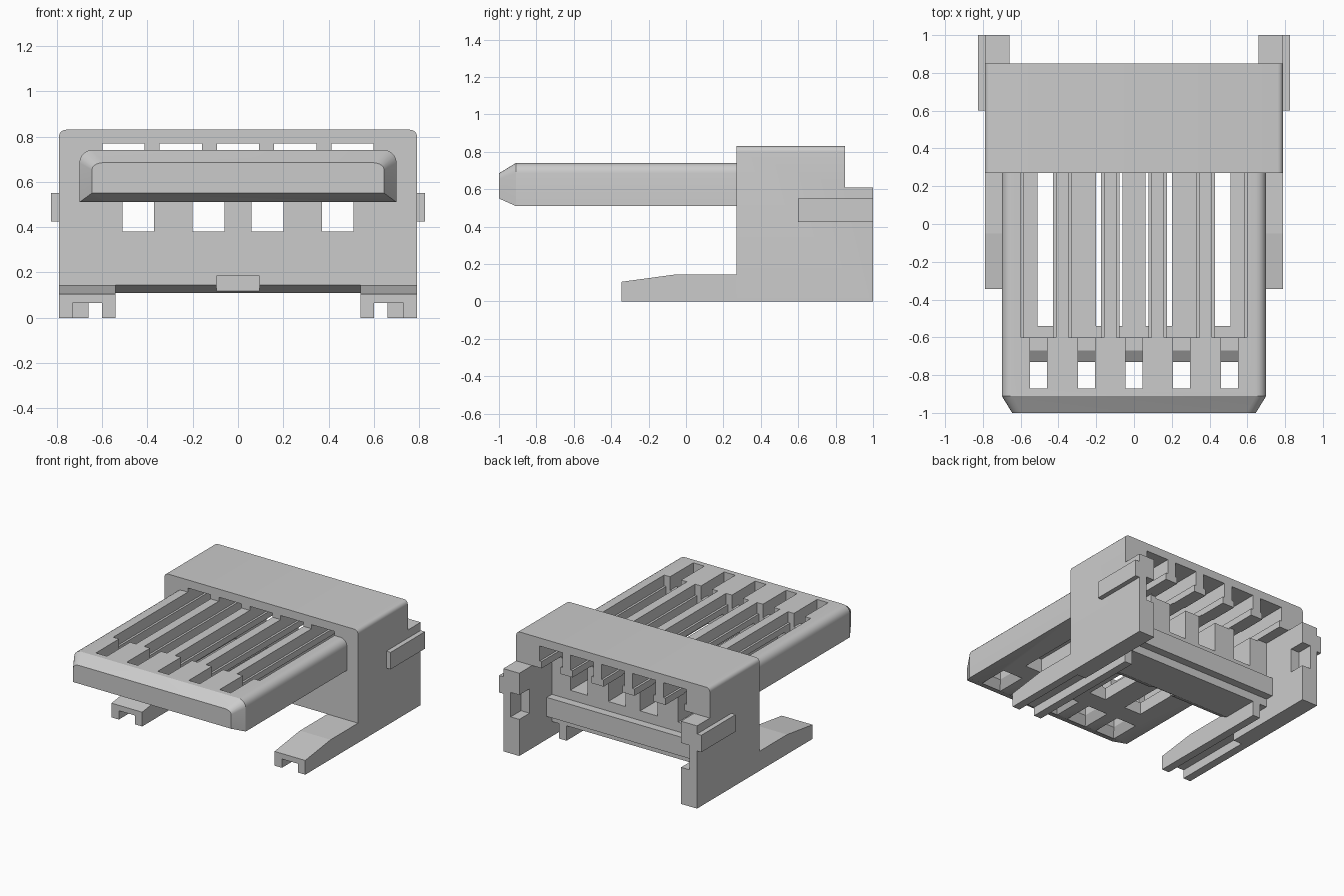
import bpy, bmesh, math

if "Cube" in bpy.data.objects:
    bpy.data.objects.remove(bpy.data.objects["Cube"])


def make(name, rings):
    """Solid lofted through closed rings of equal point count."""
    bm = bmesh.new()
    vs = [[bm.verts.new(p) for p in r] for r in rings]
    n = len(rings[0])
    for a, b in zip(vs, vs[1:]):
        for i in range(n):
            j = (i + 1) % n
            bm.faces.new((a[i], a[j], b[j], b[i]))
    bm.faces.new(vs[0])
    bm.faces.new(vs[-1])
    bmesh.ops.recalc_face_normals(bm, faces=bm.faces)
    me = bpy.data.meshes.new(name)
    bm.to_mesh(me)
    bm.free()
    ob = bpy.data.objects.new(name, me)
    bpy.context.collection.objects.link(ob)
    return ob


def rect(x0, x1, y0, y1, z):
    return [(x0, y0, z), (x1, y0, z), (x1, y1, z), (x0, y1, z)]


def box(name, x0, x1, y0, y1, z0, z1):
    return make(name, [rect(x0, x1, y0, y1, z0), rect(x0, x1, y0, y1, z1)])


def prism_x(name, x0, x1, yz):
    return make(name, [[(x, y, z) for y, z in yz] for x in (x0, x1)])


def arch(w, z0, z1, r, n=5):
    """Cross-section with square bottom and rounded top corners."""
    pts = [(-w, z0), (w, z0)]
    for cx, start in ((w - r, 0), (r - w, 90)):
        for i in range(n + 1):
            a = math.radians(start + 90 * i / n)
            pts.append((cx + r * math.cos(a), z1 - r + r * math.sin(a)))
    return pts


def cut(target, cutter):
    cutter.hide_render = True
    m = target.modifiers.new("cut", 'BOOLEAN')
    m.operation = 'DIFFERENCE'
    m.solver = 'EXACT'
    m.object = cutter
    bpy.context.view_layer.objects.active = target
    bpy.ops.object.modifier_apply(modifier=m.name)
    bpy.data.objects.remove(cutter)


def cut_box(target, *dims):
    cut(target, box("cutter", *dims))


# Housing block with stepped back, rear cavity and clear underside
sec = arch(.79, 0, .83, .03)
housing = make("housing", [[(x, y, z) for x, z in sec] for y in (.27, 1)])
cut_box(housing, -1, 1, .85, 1.2, .61, 1)
cut_box(housing, -.66, .66, .62, 1.2, -.1, .61)
cut_box(housing, -.66, .66, .2, .7, -.1, .11)
# Chamfer and notch on the lower front edge
cut(housing, prism_x("cutter", -.54, .54, [(.2, .05), (.2, .18), (.27, .145), (.35, .105), (.35, .05)]))
cut_box(housing, -.095, .095, .2, .325, .05, .185)

# Tongue with rounded top edges and tapered tip
sec = arch(.70, .51, .74, .055)
tip = [(x * .645 / .7, -1, .55 + (z - .51) * .135 / .23) for x, z in sec]
tongue = make("tongue", [tip] + [[(x, y, z) for x, z in sec] for y in (-.91, .27)])

# Contact channels running through housing and tongue
for i in range(-2, 3):
    c = .2525 * i
    for part in (housing, tongue):
        cut_box(part, c - .093, c + .093, -.6, .95, .66, .77)
        cut_box(part, c - .077, c + .077, -.6, .95, .60, .70)
    # Tip slots, sloped seat, and flared openings below
    cut(tongue, prism_x("cutter", c - .045, c + .045,
                        [(-.87, .45), (-.87, .8), (-.58, .8), (-.58, .64), (-.67, .64), (-.73, .60), (-.73, .45)]))
    cut(tongue, make("cutter", [rect(c - .085, c + .085, -.92, -.68, .505),
                                rect(c - .044, c + .044, -.868, -.732, .57)]))

# Lower windows that open into the channels
for x0, x1 in ((-.51, -.37), (-.2, -.06), (.06, .2), (.37, .51)):
    for part in (housing, tongue):
        cut_box(part, x0, x1, -.54, .63, .38, .615)

# Cross bar inside the rear cavity
box("rear_bar", -.66, .66, .62, .68, .17, .31)

for s, side in ((-1, "left"), (1, "right")):
    def xs(a, b):
        return sorted((s * a, s * b))
    # Notch inside the rear wall end
    cut_box(housing, *xs(.6, .73), .88, 1.2, .27, .45)
    # Side latch tab
    box(side + "_tab", *xs(.79, .825), .6, 1, .425, .55)
    # Grooved arm with sloped nose, and its rail under the housing
    arm = prism_x(side + "_arm", *xs(.54, .79), [(-.345, 0), (.27, 0), (.27, .145), (-.05, .145), (-.345, .105)])
    cut_box(arm, *xs(.60, .73), -.5, .4, -.1, .065)
    box(side + "_rail", *xs(.54, .60), .27, .62, 0, .112)

# Smooth only the rounded edges
bpy.ops.object.select_all(action='DESELECT')
for ob in (housing, tongue):
    ob.select_set(True)
bpy.context.view_layer.objects.active = housing
bpy.ops.object.shade_smooth_by_angle(angle=math.radians(25))
